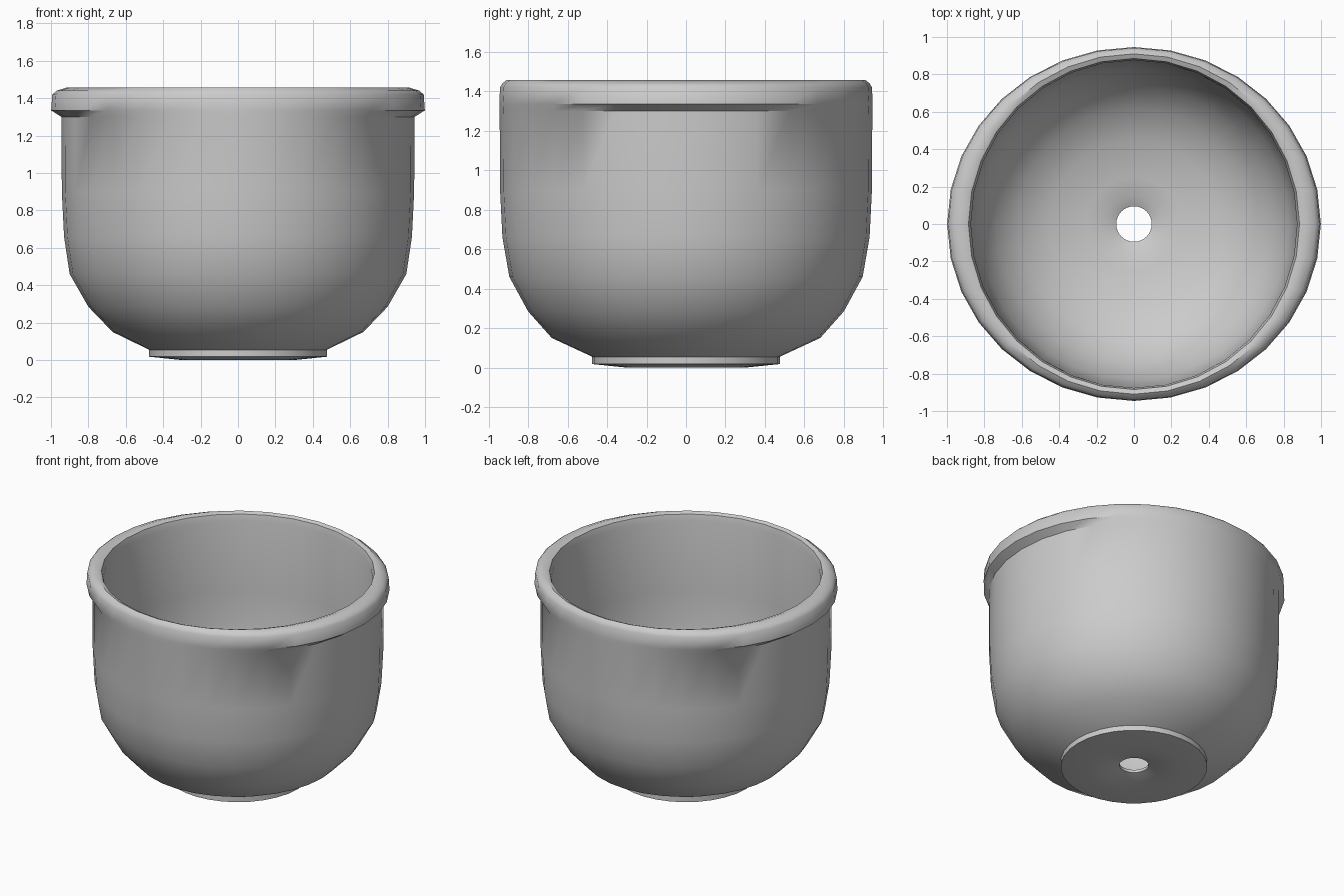
import bpy, bmesh, math

if "Cube" in bpy.data.objects:
    bpy.data.objects.remove(bpy.data.objects["Cube"])

SEGMENTS = 32

# Closed section of the pot: (x radius, y radius, height)
section = [
    # underside and foot
    (0.095, 0.095, 0.030), (0.17, 0.17, 0.010), (0.30, 0.30, 0.0), (0.475, 0.475, 0.018),
    (0.475, 0.475, 0.055),
    # outer wall
    (0.67, 0.68, 0.150), (0.80, 0.80, 0.285), (0.90, 0.895, 0.46), (0.93, 0.93, 0.66),
    (0.942, 0.942, 0.90), (0.944, 0.944, 1.30),
    # oval rolled rim
    (0.999, 0.946, 1.335), (0.993, 0.942, 1.42), (0.97, 0.93, 1.44), (0.92, 0.91, 1.456),
    (0.885, 0.885, 1.445), (0.872, 0.876, 1.40),
    # inner wall and floor
    (0.872, 0.872, 0.90), (0.86, 0.86, 0.67), (0.83, 0.83, 0.49), (0.74, 0.74, 0.325),
    (0.62, 0.62, 0.21), (0.45, 0.45, 0.125), (0.25, 0.25, 0.09), (0.15, 0.15, 0.075),
    (0.095, 0.095, 0.050),
]


def lathe(name, profile):
    """Sweep a closed section round z, allowing oval rings."""
    bm = bmesh.new()
    rings = []
    for rx, ry, z in profile:
        rings.append([bm.verts.new((rx * math.cos(a), ry * math.sin(a), z))
                      for a in (math.tau * i / SEGMENTS for i in range(SEGMENTS))])
    for k, low in enumerate(rings):
        high = rings[(k + 1) % len(rings)]
        for i in range(SEGMENTS):
            j = (i + 1) % SEGMENTS
            bm.faces.new((low[i], low[j], high[j], high[i]))
    bmesh.ops.recalc_face_normals(bm, faces=bm.faces)
    mesh = bpy.data.meshes.new(name)
    bm.to_mesh(mesh)
    bm.free()
    obj = bpy.data.objects.new(name, mesh)
    bpy.context.collection.objects.link(obj)
    bpy.context.view_layer.objects.active = obj
    obj.select_set(True)
    bpy.ops.object.shade_smooth_by_angle(angle=math.radians(45))
    return obj


# Plant pot with drain hole
lathe("plant_pot", section)
